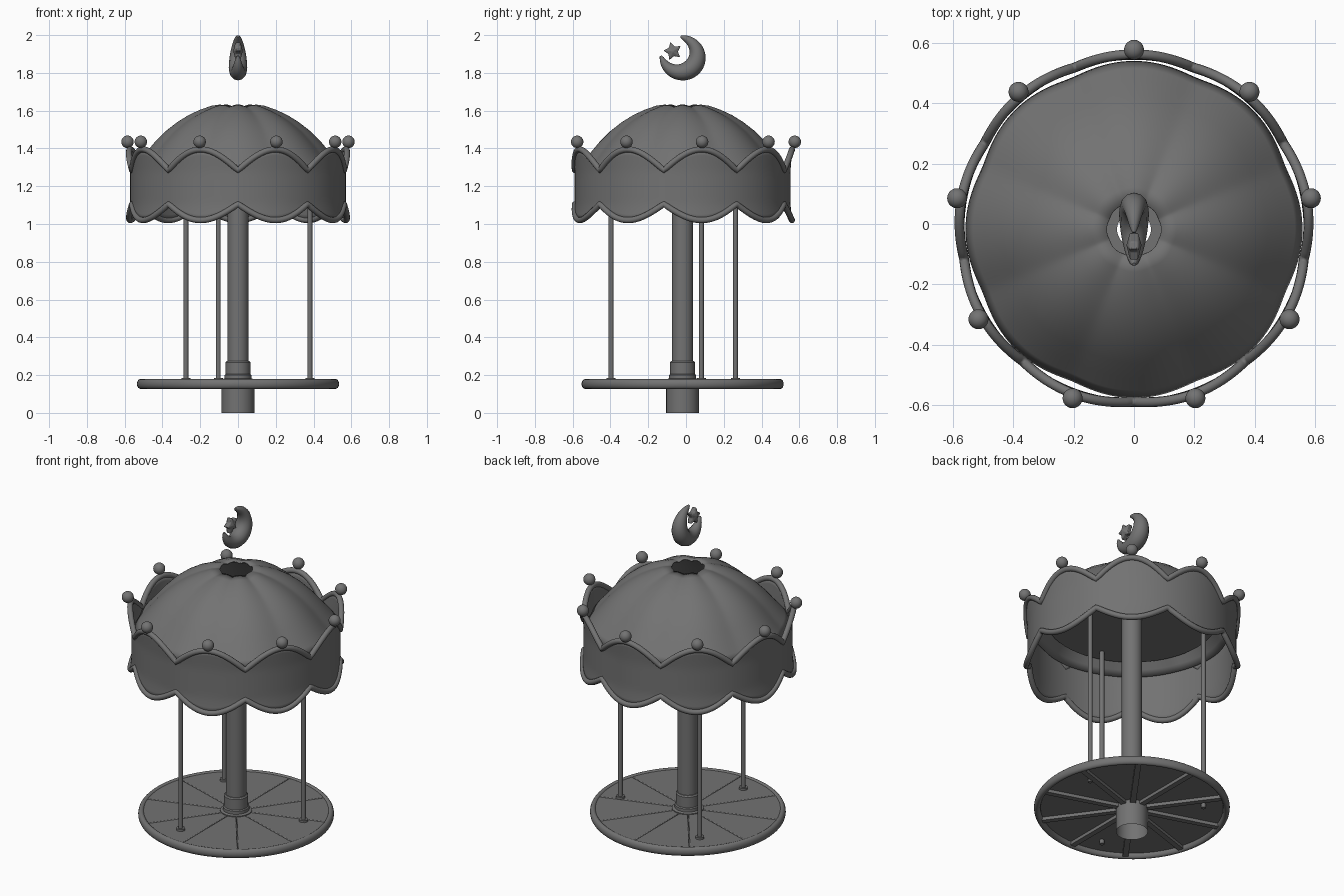
import bpy, bmesh
from math import sin, cos, pi, radians, sqrt

if "Cube" in bpy.data.objects:
    bpy.data.objects.remove(bpy.data.objects["Cube"])

CY = -0.018          # carousel axis sits slightly forward
LOBES = 9            # scallops on the canopy band

DARK = bpy.data.materials.new("dark_grey")
DARK.diffuse_color = (.17, .17, .17, 1)
DARK.use_nodes = True
DARK.node_tree.nodes["Principled BSDF"].inputs["Base Color"].default_value = DARK.diffuse_color


def add(name, bm, smooth=True):
    bmesh.ops.recalc_face_normals(bm, faces=bm.faces)
    me = bpy.data.meshes.new(name)
    bm.to_mesh(me)
    bm.free()
    me.materials.append(DARK)
    ob = bpy.data.objects.new(name, me)
    bpy.context.collection.objects.link(ob)
    ob.location = (0, CY, 0)
    if smooth:
        bpy.ops.object.select_all(action='DESELECT')
        ob.select_set(True)
        bpy.context.view_layer.objects.active = ob
        bpy.ops.object.shade_smooth_by_angle(angle=radians(35))
    return ob


def grid(name, n, rows, f, close_rows=False):
    """Surface around the z axis: f(angle, row) -> (radius, z)."""
    bm = bmesh.new()
    vs = []
    for i in range(n):
        a = 2 * pi * i / n
        col = []
        for j in range(rows):
            r, z = f(a, j)
            col.append(bm.verts.new((r * cos(a), r * sin(a), z)))
        vs.append(col)
    for i in range(n):
        for j in range(rows if close_rows else rows - 1):
            k, m = (i + 1) % n, (j + 1) % rows
            bm.faces.new((vs[i][j], vs[k][j], vs[k][m], vs[i][m]))
    return add(name, bm)


def lathe(name, prof, n=48, close=False):
    return grid(name, n, len(prof), lambda a, j: prof[j], close)


def tube(name, pts, rad, closed=True, radii=None):
    cu = bpy.data.curves.new(name, 'CURVE')
    cu.dimensions = '3D'
    cu.bevel_depth = rad
    cu.bevel_resolution = 4
    cu.use_fill_caps = True
    cu.materials.append(DARK)
    sp = cu.splines.new('POLY')
    sp.points.add(len(pts) - 1)
    for i, p in enumerate(pts):
        sp.points[i].co = (*p, 1)
        sp.points[i].radius = radii[i] if radii else 1
    sp.use_cyclic_u = closed
    sp.use_smooth = True
    ob = bpy.data.objects.new(name, cu)
    bpy.context.collection.objects.link(ob)
    ob.location = (0, CY, 0)


def cylinder(name, x, y, r, z0, z1, n=16):
    bm = bmesh.new()
    bmesh.ops.create_cone(bm, cap_ends=True, segments=n, radius1=r, radius2=r, depth=z1 - z0)
    bmesh.ops.translate(bm, verts=bm.verts, vec=(x, y, (z0 + z1) / 2))
    return add(name, bm)


# Central post: open tube with wider base and collars
lathe("post", [(.087, 0), (.087, .14), (.087, .178), (.072, .182), (.072, .2), (.066, .205),
               (.066, .268), (.06, .275), (.056, .276), (.056, 1.34)])

# Platform rim
rim = [(.517 + .018 * cos(t), .153 + .026 * sin(t))
       for t in [2 * pi * k / 16 for k in range(16)]]
lathe("platform_rim", rim, 96, True)

# Floor wedges and the spokes beneath them
for k in range(10):
    bm = bmesh.new()
    a0 = 2 * pi * k / 10 + pi / 2
    top, gap = [], .001
    for r, steps in ((.08, range(0, 9)), (.508, range(8, -1, -1))):
        for s in steps:
            g = gap / r
            a = a0 + g + (2 * pi / 10 - 2 * g) * s / 8
            top.append(bm.verts.new((r * cos(a), r * sin(a), .153)))
    face = bm.faces.new(top)
    ex = bmesh.ops.extrude_face_region(bm, geom=[face])
    bmesh.ops.translate(bm, verts=[v for v in ex["geom"] if isinstance(v, bmesh.types.BMVert)],
                        vec=(0, 0, .02))
    ob = add(f"floor_wedge_{k}", bm)
    bv = ob.modifiers.new("bevel", 'BEVEL')
    bv.width, bv.segments = .004, 2
    bm = bmesh.new()
    bmesh.ops.create_cube(bm, size=1)
    bmesh.ops.scale(bm, verts=bm.verts, vec=(.43, .032, .022))
    bmesh.ops.translate(bm, verts=bm.verts, vec=(.295, 0, .145))
    ob = add(f"floor_spoke_{k}", bm, False)
    ob.rotation_euler.z = a0

# Three poles with little foot flanges
for k in range(3):
    a = radians(14.6 + 120 * k)
    x, y = .393 * cos(a), .393 * sin(a)
    cylinder(f"pole_{k}", x, y, .013, .128, 1.345)
    cylinder(f"pole_foot_{k}", x, y, .024, .17, .185)

# Scalloped canopy band, flaring at both edges


def arch(a):
    return abs(cos(LOBES / 2 * (a - pi / 2)))


def top_z(a):
    return 1.285 + .11 * arch(a)


def bot_z(a):
    return 1.105 - .085 * arch(a)


def band_r(z):
    return .566 + .009 * max(0, (z - 1.28) / .11) + .009 * max(0, (1.1 - z) / .08)


def band(a, j):
    z = bot_z(a) + (top_z(a) - bot_z(a)) * j / 12
    return band_r(z), z


N = 216
ob = grid("canopy_band", N, 13, band)
so = ob.modifiers.new("thickness", 'SOLIDIFY')
so.thickness, so.offset = .01, 0

for name, fz in (("band_top_trim", top_z), ("band_bottom_trim", bot_z)):
    pts = []
    for i in range(N):
        a = 2 * pi * i / N
        r = band_r(fz(a)) + .004
        pts.append((r * cos(a), r * sin(a), fz(a)))
    tube(name, pts, .016)

# Balls on the band peaks
for k in range(LOBES):
    a = pi / 2 + 2 * pi * k / LOBES
    bm = bmesh.new()
    bmesh.ops.create_uvsphere(bm, u_segments=24, v_segments=14, radius=.033)
    bmesh.ops.translate(bm, verts=bm.verts, vec=(.594 * cos(a), .594 * sin(a), 1.435))
    add(f"ball_{k}", bm)

# Puffed dome roof of eight gores with an open crown
dome_prof = [(.09, 1.63), (.14, 1.623), (.2, 1.602), (.26, 1.574), (.32, 1.537), (.38, 1.49),
             (.44, 1.43), (.49, 1.37), (.53, 1.325), (.555, 1.295)]


def dome(a, j):
    r, z = dome_prof[j]
    dip = 1 - sqrt(cos(4 * a) ** 2 + .06) / sqrt(1.06)
    return r * (1 - .035 * dip), z - .01 * dip


ob = grid("dome_roof", 192, len(dome_prof), dome)
so = ob.modifiers.new("thickness", 'SOLIDIFY')
so.thickness, so.offset = .006, 0

# Flat ceiling under the dome
lathe("ceiling", [(.056, 1.34), (.47, 1.34), (.47, 1.35), (.056, 1.35)], 64, True)

# Crescent moon finial
pts, radii = [], []
for i in range(49):
    t = i / 48
    a = radians(95 - 280 * t)
    th = .006 + .043 * max(0, sin(pi * t)) ** .75
    pts.append((0, (.122 - th) * cos(a), 1.88 + (.12 - th) * sin(a)))
    radii.append(th)
tube("moon", pts, 1.0, False, radii)

# Star: puffed five-point shape held in the crescent
bm = bmesh.new()
ring = []
for i in range(10):
    a = pi / 2 + .25 + pi * i / 5
    r = .05 if i % 2 == 0 else .027
    ring.append([bm.verts.new((x, -.052 + r * cos(a), 1.915 + r * sin(a))) for x in (-.014, .014)])
ends = [bm.verts.new((x, -.052, 1.915)) for x in (-.026, .026)]
for i in range(10):
    p, q = ring[i], ring[(i + 1) % 10]
    bm.faces.new((p[0], q[0], q[1], p[1]))
    bm.faces.new((p[0], q[0], ends[0]))
    bm.faces.new((p[1], q[1], ends[1]))
star = add("star", bm)
bv = star.modifiers.new("bevel", 'BEVEL')
bv.width, bv.segments = .004, 2
